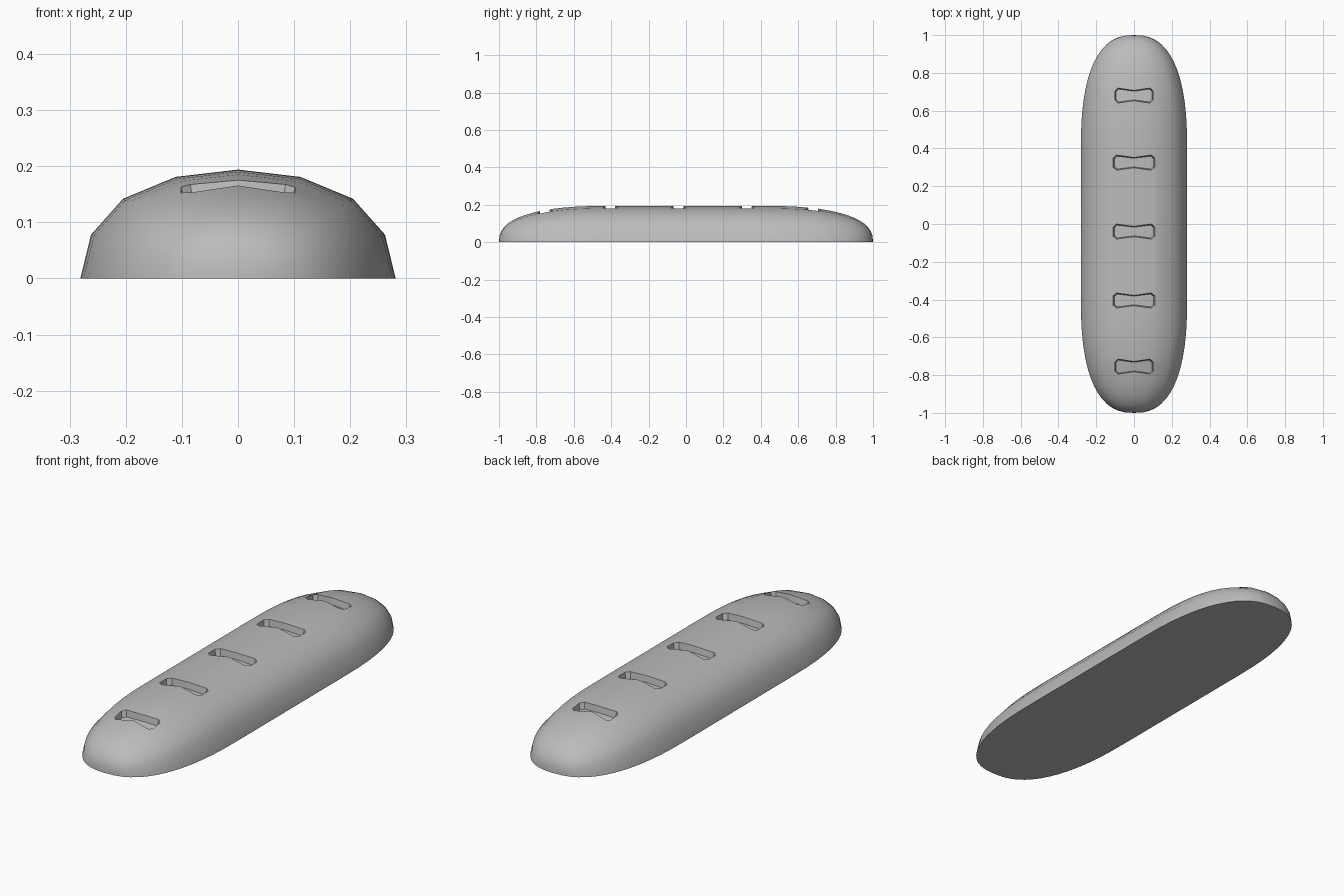
import bpy, bmesh, math

cube = bpy.data.objects.get("Cube")
if cube:
    bpy.data.objects.remove(cube)

crust = bpy.data.materials.new("plain_grey")
crust.use_nodes = True
grey = (0.5, 0.5, 0.5, 1)
crust.diffuse_color = grey
crust.node_tree.nodes["Principled BSDF"].inputs["Base Color"].default_value = grey

HALF = [(0.281, 0), (0.262, 0.078), (0.205, 0.142), (0.111, 0.181)]
SECTION = HALF + [(0, 0.194)] + [(-x, z) for x, z in reversed(HALF)]
STRAIGHT, CURVE, STEPS = 0.4, 0.8, 14


def end_scale(y):
    """Cross-section scale at a given distance along the loaf."""
    t = max(0, abs(y) - STRAIGHT) / (1 - STRAIGHT)
    return (1 - t ** (2 / CURVE)) ** (CURVE / 2)


def top_height(x, y):
    """Height of the loaf's faceted top surface."""
    s = end_scale(y)
    u = abs(x) / s
    (x0, z0), (x1, z1) = (0, 0.194), HALF[3]
    return s * (z0 + (z1 - z0) * u / x1) if u < x1 else s * (
        z1 + (HALF[2][1] - z1) * (u - x1) / (HALF[2][0] - x1))


def make_object(name, bm):
    bmesh.ops.recalc_face_normals(bm, faces=bm.faces)
    mesh = bpy.data.meshes.new(name)
    bm.to_mesh(mesh)
    bm.free()
    mesh.materials.append(crust)
    obj = bpy.data.objects.new(name, mesh)
    bpy.context.collection.objects.link(obj)
    return obj


# Loaf body: scaled cross-sections with rounded ends and a flat base
bm = bmesh.new()
far = [STRAIGHT + (1 - STRAIGHT) * math.sin(math.pi / 2 * i / STEPS) ** CURVE
       for i in range(STEPS)]
rings = []
for y in [-v for v in reversed(far)] + far:
    s = end_scale(y)
    rings.append([bm.verts.new((x * s, y, z * s)) for x, z in SECTION])
for a, b in zip(rings, rings[1:]):
    for i in range(len(SECTION) - 1):
        bm.faces.new((a[i], a[i + 1], b[i + 1], b[i]))
for ring, y in ((rings[0], -1), (rings[-1], 1)):
    tip = bm.verts.new((0, y, 0))
    for a, b in zip(ring, ring[1:]):
        bm.faces.new((a, b, tip))
bmesh.ops.holes_fill(bm, edges=[e for e in bm.edges if e.is_boundary])
loaf = make_object("bread_loaf", bm)

# Bow-tie slots whose floors follow the top of the loaf
PROFILE = [(-0.11, 0.025), (-0.092, 0.04), (0, 0.027), (0.092, 0.04), (0.11, 0.025)]
bm = bmesh.new()
for centre in (0.68, 0.325, -0.04, -0.405, -0.755):
    width = 0.92 if abs(centre) > 0.6 else 1
    columns = []
    for x, h in PROFILE:
        x *= width
        column = []
        for side in (-1, 1):
            y = centre + side * h
            z = top_height(x, y)
            inner_x, inner_y = x * 0.95, centre + side * h * 0.85
            column.append((bm.verts.new((inner_x, inner_y, z - 0.03)),
                           bm.verts.new((x * 1.02, centre + side * h * 1.05, z + 0.01))))
        columns.append(column)
    for (a, b), (c, d) in zip(columns, columns[1:]):
        for level in (0, 1):
            bm.faces.new((a[level], b[level], d[level], c[level]))
        bm.faces.new((a[0], c[0], c[1], a[1]))
        bm.faces.new((b[0], d[0], d[1], b[1]))
    for a, b in (columns[0], columns[-1]):
        bm.faces.new((a[0], b[0], b[1], a[1]))
cutter = make_object("slot_cutter", bm)
cutter.hide_render = True

# Cut the slots and smooth the crust
cut = loaf.modifiers.new("slots", "BOOLEAN")
cut.operation = "DIFFERENCE"
cut.solver = "EXACT"
cut.object = cutter
bpy.context.view_layer.objects.active = loaf
loaf.select_set(True)
bpy.ops.object.modifier_apply(modifier=cut.name)
bpy.data.objects.remove(cutter)
bpy.ops.object.shade_smooth_by_angle(angle=math.radians(35))
